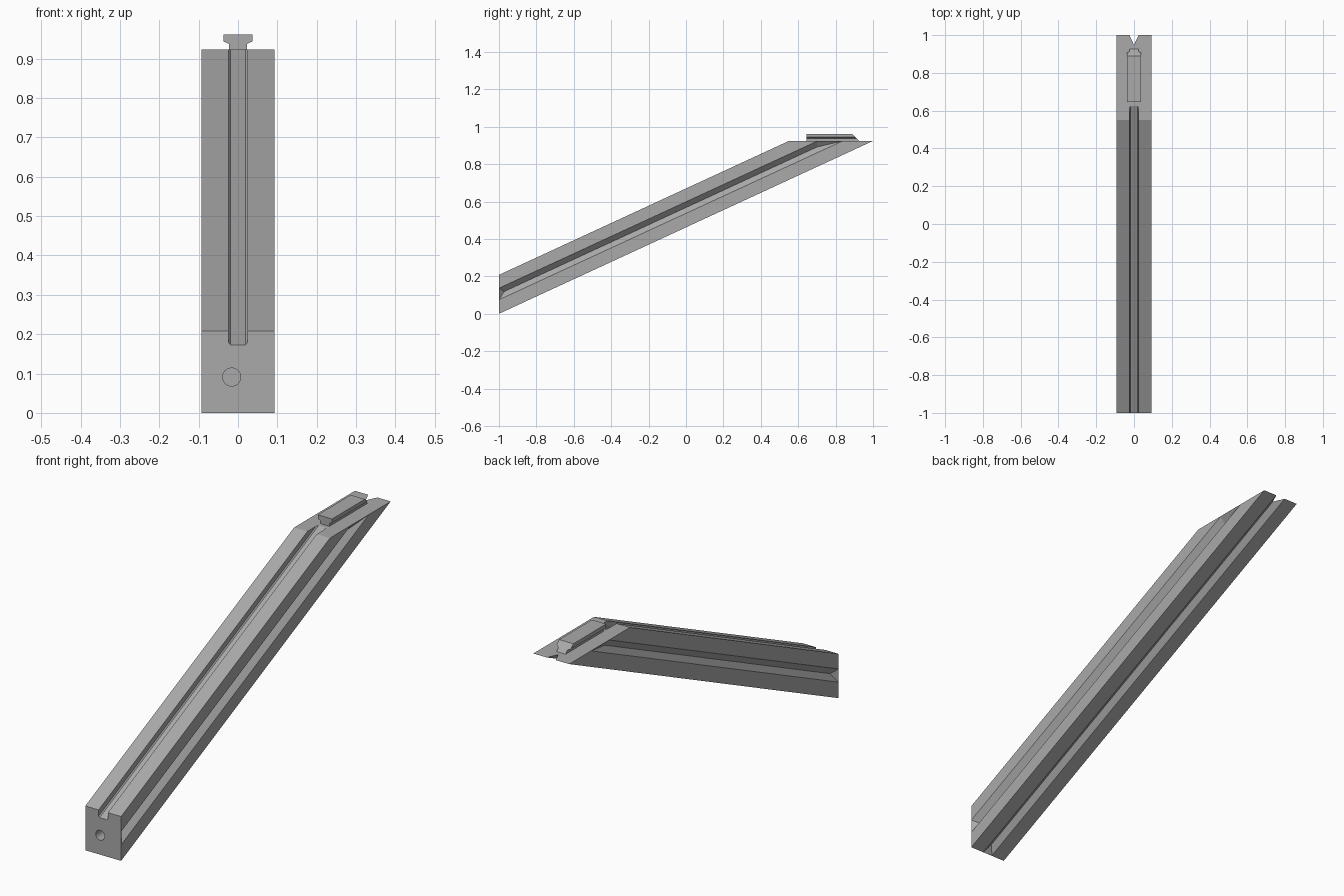
import bpy, bmesh, math
from mathutils import Vector

if "Cube" in bpy.data.objects:
    bpy.data.objects.remove(bpy.data.objects["Cube"], do_unlink=True)

HALF, TOP, SLOPE = 0.093, 0.924, 0.462
BOTTOM_EDGE, TOP_EDGE = 0.0, 0.208

grey = bpy.data.materials.new("plain grey")
grey.use_nodes = True
grey.diffuse_color = (0.4, 0.4, 0.4, 1)
grey.node_tree.nodes["Principled BSDF"].inputs["Base Color"].default_value = (0.4, 0.4, 0.4, 1)


def rise(start, y):
    """Height at y of a slanted line that starts at the front end."""
    return start + SLOPE * (y + 1)


def reach(start):
    """The y where that line meets the level top cut."""
    return (TOP - start) / SLOPE - 1


def finish(name, bm):
    bmesh.ops.recalc_face_normals(bm, faces=bm.faces)
    mesh = bpy.data.meshes.new(name)
    bm.to_mesh(mesh)
    bm.free()
    mesh.materials.append(grey)
    obj = bpy.data.objects.new(name, mesh)
    bpy.context.collection.objects.link(obj)
    return obj


def hull(name, points):
    """Convex solid around the points."""
    bm = bmesh.new()
    for p in points:
        bm.verts.new(p)
    bmesh.ops.convex_hull(bm, input=bm.verts)
    bmesh.ops.dissolve_limit(bm, angle_limit=0.001, verts=bm.verts, edges=bm.edges)
    return finish(name, bm)


def loft(name, first, last):
    """Solid between two matching outlines."""
    bm = bmesh.new()
    a = [bm.verts.new(p) for p in first]
    b = [bm.verts.new(p) for p in last]
    bm.faces.new(a)
    bm.faces.new(b[::-1])
    n = len(a)
    for i in range(n):
        bm.faces.new((a[i], a[(i + 1) % n], b[(i + 1) % n], b[i]))
    return finish(name, bm)


# Slanted beam: upright front end, level top cut
outline = [(-1, BOTTOM_EDGE), (reach(BOTTOM_EDGE), TOP), (reach(TOP_EDGE), TOP), (-1, TOP_EDGE)]
beam = loft("slanted_beam", *[[(x, y, z) for y, z in outline] for x in (-HALF, HALF)])

cutters = []

# Square slot along the upper face, with eased floor corners
section = [(-0.024, 0.2), (-0.024, -0.029), (-0.019, -0.035),
           (0.019, -0.035), (0.024, -0.029), (0.024, 0.2)]
cutters.append(loft("slot_cutter", *[
    [(x, y, rise(TOP_EDGE + dz, y)) for x, dz in section] for y in (-1.1, 0.9)]))

# V grooves in both sides, closed at each end
low, high, depth, gap = 0.075, 0.137, 0.026, 0.001
middle = (low + high) / 2
for side, label in ((1, "left"), (-1, "right")):
    pts = []
    for start in (low, high):
        y = -1 + gap
        pts.append((side * HALF, y, rise(start, y)))
        y = reach(start) - gap
        pts.append((side * HALF, y, rise(start, y)))
    for offset in (-depth, depth):
        for y in (-0.972, 0.70):
            pts.append((side * (HALF + offset), y, rise(middle, y)))
    cutters.append(hull(label + "_groove_cutter", pts))

# V groove underneath, closed at the front and open at the top
y0, y1 = -1 + gap, 1.2
pts = [(x, y, rise(BOTTOM_EDGE, y)) for x in (-0.024, 0.024) for y in (y0, y1)]
pts += [(0, y, rise(BOTTOM_EDGE + dz, y)) for dz in (-0.024, 0.024) for y in (-0.972, y1)]
cutters.append(hull("under_groove_cutter", pts))

# Round blind hole in the front end
ring = [(0.023 * math.cos(math.tau * i / 32), 0.023 * math.sin(math.tau * i / 32)) for i in range(32)]
cutters.append(loft("hole_cutter", *[
    [(-0.016 + x, y, 0.091 + z) for x, z in ring] for y in (-1.05, -0.94)]))

# Cut the beam, then remove the cutters
bpy.context.view_layer.objects.active = beam
for cutter in cutters:
    mod = beam.modifiers.new(cutter.name, 'BOOLEAN')
    mod.operation = 'DIFFERENCE'
    mod.solver = 'EXACT'
    mod.object = cutter
    cutter.hide_render = True
    bpy.ops.object.modifier_apply(modifier=mod.name)
    bpy.data.objects.remove(cutter, do_unlink=True)

# T-shaped key on the top cut, with a sloped rear end
half_key = [(0.0235, TOP - 0.002), (0.0235, 0.938), (0.037, 0.944), (0.037, 0.962)]
key = half_key + [(-x, z) for x, z in reversed(half_key)]
loft("top_key",
     [(x, 0.645, z) for x, z in key],
     [(x, 0.927 - (z - TOP), z) for x, z in key])
